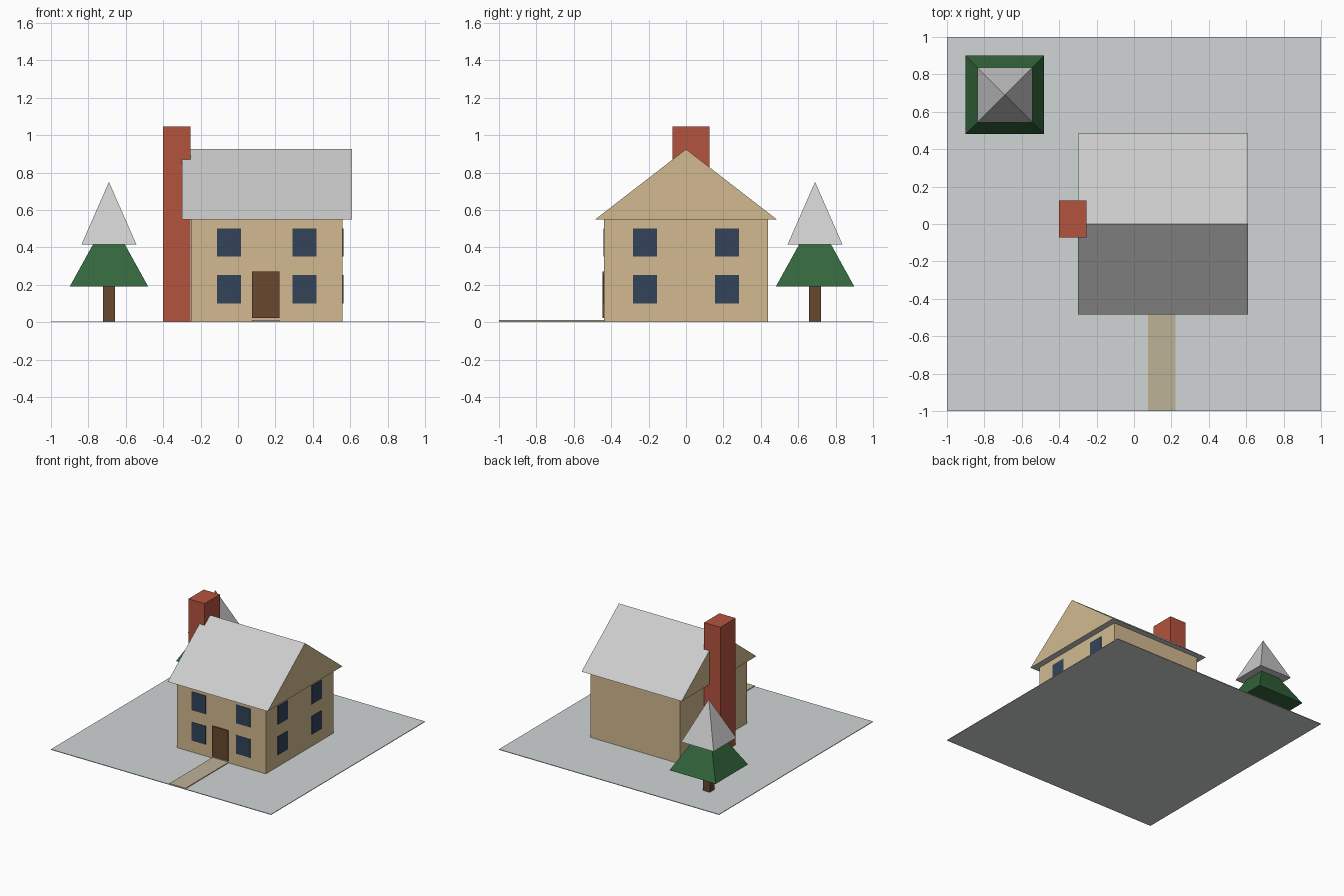
import bpy
import bmesh

cube = bpy.data.objects.get("Cube")
if cube:
    bpy.data.objects.remove(cube, do_unlink=True)


def linear(c):
    c /= 255
    return c / 12.92 if c <= 0.04045 else ((c + 0.055) / 1.055) ** 2.4


def material(name, hex_code):
    rgb = [linear(c) for c in bytes.fromhex(hex_code)]
    mat = bpy.data.materials.new(name)
    mat.use_nodes = True
    mat.diffuse_color = (*rgb, 1)
    mat.node_tree.nodes["Principled BSDF"].inputs["Base Color"].default_value = (*rgb, 1)
    return mat


snow = material("snow grey", "CCCCCC")
ground_grey = material("ground pale grey", "D0D5D5")
tan = material("wall tan", "D2BA90")
path_tan = material("path beige", "BDB296")
brick = material("brick red", "B4533E")
green = material("fir green", "33663C")
wood = material("wood brown", "68482D")
glass = material("window blue", "32445A")


def finish(name, bm, *mats):
    bmesh.ops.recalc_face_normals(bm, faces=bm.faces)
    mesh = bpy.data.meshes.new(name)
    bm.to_mesh(mesh)
    bm.free()
    for mat in mats:
        mesh.materials.append(mat)
    obj = bpy.data.objects.new(name, mesh)
    bpy.context.collection.objects.link(obj)
    return obj


def box(name, mat, x, y, z):
    """Box from (min, max) pairs on each axis."""
    bm = bmesh.new()
    bmesh.ops.create_cube(bm, size=1)
    for v in bm.verts:
        v.co = [r[0] if c < 0 else r[1] for c, r in zip(v.co, (x, y, z))]
    return finish(name, bm, mat)


def pyramid(name, mat, centre, half, bottom, top):
    bm = bmesh.new()
    base = [bm.verts.new((centre[0] + sx * half, centre[1] + sy * half, bottom))
            for sx, sy in ((-1, -1), (1, -1), (1, 1), (-1, 1))]
    tip = bm.verts.new((*centre, top))
    bm.faces.new(base)
    for i in range(4):
        bm.faces.new((base[i], base[(i + 1) % 4], tip))
    return finish(name, bm, mat)


# Ground and path
FLOOR = 0.002
box("ground", ground_grey, (-1, 1), (-1, 1), (0, 0.005))
box("path", path_tan, (0.075, 0.222), (-1, -0.438), (FLOOR, 0.011))

# House body, chimney and door
box("house_walls", tan, (-0.25, 0.56), (-0.438, 0.438), (FLOOR, 0.55))
box("chimney", brick, (-0.4, -0.253), (-0.073, 0.126), (FLOOR, 1.047))
box("front_door", wood, (0.075, 0.222), (-0.447, -0.438), (0.023, 0.272))

# Gabled roof: a triangular profile extruded along x, with tan gable ends
bm = bmesh.new()
profile = [bm.verts.new((-0.3, y, z))
           for y, z in ((-0.485, 0.55), (0.485, 0.55), (0, 0.925))]
end = bmesh.ops.extrude_face_region(bm, geom=[bm.faces.new(profile)])
bmesh.ops.translate(bm, vec=(0.91, 0, 0),
                    verts=[g for g in end["geom"] if isinstance(g, bmesh.types.BMVert)])
bm.normal_update()
for f in bm.faces:
    f.material_index = 1 if abs(f.normal.x) > 0.9 else 0
finish("roof", bm, snow, tan)

# Windows in two storeys on the front and on the left side
W, H, THICK = 0.128, 0.152, 0.003
for storey, z in (("lower", 0.1), ("upper", 0.35)):
    for side, x in (("right", -0.113), ("left", 0.292)):
        box(f"front_{storey}_{side}_window", glass, (x, x + W),
            (-0.438 - THICK, -0.438), (z, z + H))
    for side, y in (("front", -0.284), ("back", 0.156)):
        box(f"side_{storey}_{side}_window", glass, (0.56, 0.56 + THICK),
            (y, y + W), (z, z + H))

# Snow-topped fir tree
cx, cy = -0.69, 0.69
box("tree_trunk", wood, (cx - 0.032, cx + 0.032), (cy - 0.032, cy + 0.032), (FLOOR, 0.2))
pyramid("tree_lower_branches", green, (cx, cy), 0.21, 0.19, 0.57)
pyramid("tree_snowy_top", snow, (cx, cy), 0.147, 0.415, 0.75)
